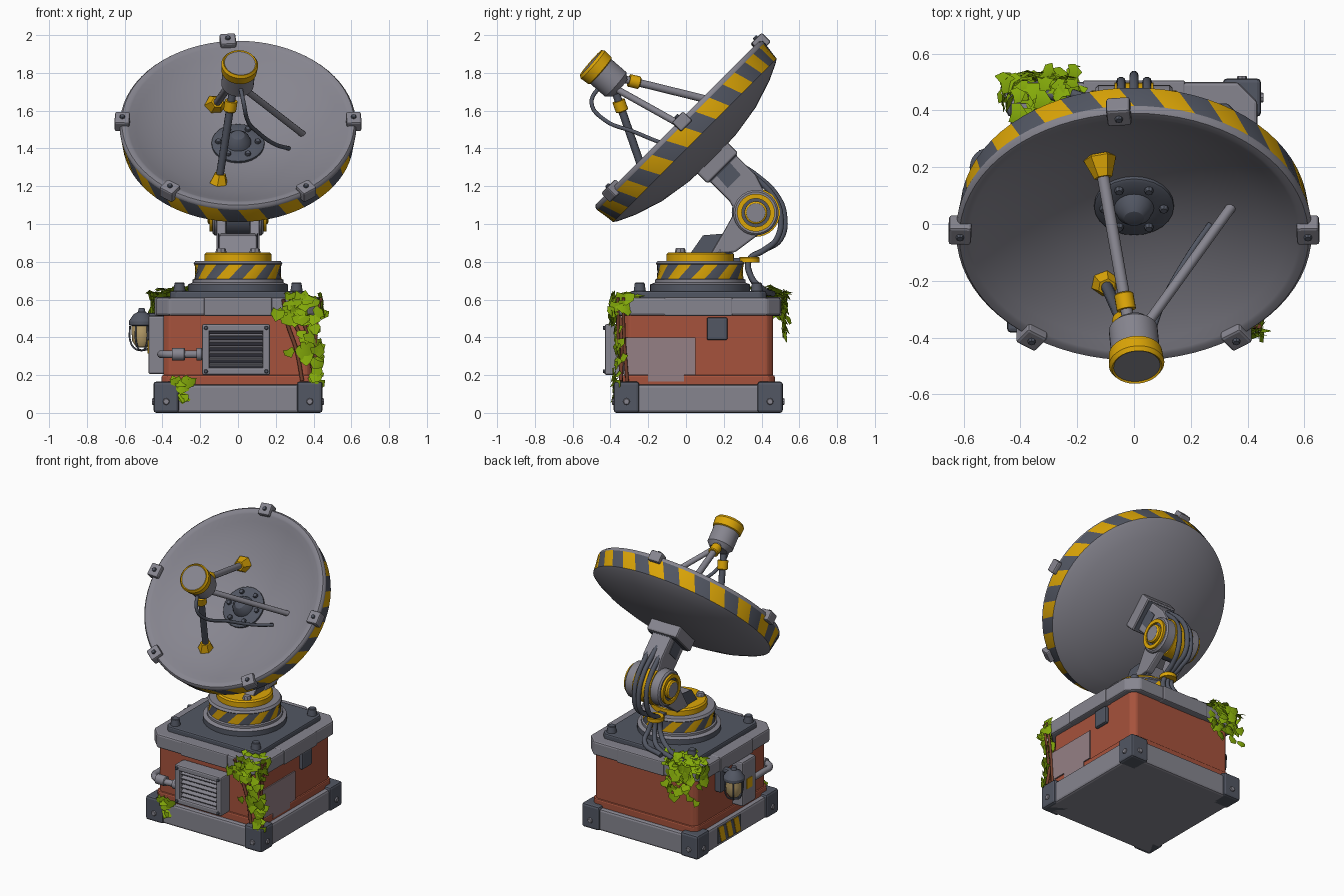
import bpy, bmesh, math, random
from mathutils import Matrix, Vector

random.seed(11)
default_cube = bpy.data.objects.get("Cube")
if default_cube:
    bpy.data.objects.remove(default_cube, do_unlink=True)


def material(name, *rgb):
    mat = bpy.data.materials.new(name)
    mat.use_nodes = True
    colour = (*rgb, 1)
    mat.diffuse_color = colour
    mat.node_tree.nodes["Principled BSDF"].inputs["Base Color"].default_value = colour
    return mat


GREY = material("light_grey_metal", .24, .235, .275)
DARK = material("dark_grey_metal", .085, .095, .125)
YELLOW = material("safety_yellow", .72, .38, .002)
BRICK = material("brick_red_paint", .38, .085, .045)
LEAF = material("leaf_green", .23, .4, .003)
STEM = material("stem_brown", .17, .05, .025)
PATCH = material("faded_patch", .3, .215, .235)
GLASS = material("amber_glass", .5, .36, .15)
BLACK = material("vent_black", .025, .025, .035)

MID_Y = .065            # centre of the cabinet
FLAT = Matrix.Identity(4)
SIGNS = [(sx, sy) for sx in (-1, 1) for sy in (-1, 1)]


def finish(name, bm, mats, matrix=FLAT, bevel=0):
    bmesh.ops.recalc_face_normals(bm, faces=bm.faces)
    bm.transform(matrix)
    mesh = bpy.data.meshes.new(name)
    bm.to_mesh(mesh)
    bm.free()
    for mat in mats:
        mesh.materials.append(mat)
    obj = bpy.data.objects.new(name, mesh)
    bpy.context.collection.objects.link(obj)
    if bevel:
        mod = obj.modifiers.new("bevel", "BEVEL")
        mod.width, mod.segments, mod.limit_method = bevel, 2, "ANGLE"
    else:
        bpy.ops.object.select_all(action="DESELECT")
        obj.select_set(True)
        bpy.context.view_layer.objects.active = obj
        bpy.ops.object.shade_smooth_by_angle(angle=math.radians(32))
    return obj


def box(name, centre, size, mat, bevel=.01, matrix=FLAT, chamfer=0):
    bm = bmesh.new()
    bmesh.ops.create_cube(bm, size=1)
    bm.transform(Matrix.Translation(centre) @ Matrix.Diagonal((*size, 1)))
    if chamfer:
        upright = [e for e in bm.edges if abs(e.verts[0].co.z - e.verts[1].co.z) > size[2] / 2]
        bmesh.ops.bevel(bm, geom=upright, offset=chamfer, segments=1, affect="EDGES")
    return finish(name, bm, [mat], matrix, bevel)


def lathe(name, profile, mats, matrix, n=24, rule=lambda ring, k: 0, skew_ring=-1, skew=0):
    """Revolve (radius, height) points; rings after skew_ring shift to slant the stripes."""
    bm = bmesh.new()
    rings = []
    for i, (r, h) in enumerate(profile):
        if r == 0:
            rings.append([bm.verts.new((0, 0, h))] * n)
            continue
        off = skew if 0 <= skew_ring < i else 0
        angles = [math.tau * (k + off) / n for k in range(n)]
        rings.append([bm.verts.new((r * math.cos(a), r * math.sin(a), h)) for a in angles])
    for i, (low, high) in enumerate(zip(rings, rings[1:])):
        for k in range(n):
            j = (k + 1) % n
            corners = list(dict.fromkeys((low[k], low[j], high[j], high[k])))
            if len(corners) > 2:
                bm.faces.new(corners).material_index = rule(i, k)
    return finish(name, bm, mats, matrix)


def aim(origin, direction):
    return Matrix.Translation(origin) @ Vector(direction).to_track_quat("Z", "Y").to_matrix().to_4x4()


def cylinder(name, origin, direction, r, h, mat, n=20, r2=None):
    r2 = r if r2 is None else r2
    c = min(r2, h) * .15
    profile = [(0, 0), (r, 0), (r2, h - c), (r2 - c, h), (0, h)]
    return lathe(name, profile, [mat], aim(origin, direction), n)


def bolt(origin, direction, r=.02, mat=DARK):
    return cylinder("bolt", origin, direction, r, r * .9, mat, 8, r * .85)


def prism(name, points, x0, x1, mat, bevel=.01):
    bm = bmesh.new()
    face = bm.faces.new([bm.verts.new((x0, y, z)) for y, z in points])
    grown = bmesh.ops.extrude_face_region(bm, geom=[face])["geom"]
    moved = [v for v in grown if isinstance(v, bmesh.types.BMVert)]
    bmesh.ops.translate(bm, vec=(x1 - x0, 0, 0), verts=moved)
    return finish(name, bm, [mat], bevel=bevel)


def tube(name, points, r, mat):
    curve = bpy.data.curves.new(name, "CURVE")
    curve.dimensions, curve.bevel_depth, curve.bevel_resolution = "3D", r, 3
    curve.use_fill_caps, curve.resolution_u = True, 6
    spline = curve.splines.new("BEZIER")
    spline.bezier_points.add(len(points) - 1)
    for p, co in zip(spline.bezier_points, points):
        p.co, p.handle_left_type, p.handle_right_type = co, "AUTO", "AUTO"
    curve.materials.append(mat)
    obj = bpy.data.objects.new(name, curve)
    bpy.context.collection.objects.link(obj)


# Cabinet: plinth, painted body, slab and deck
box("plinth", (0, MID_Y, .075), (.87, .87, .15), GREY, .015)
box("cabinet_body", (0, MID_Y, .33), (.79, .79, .42), BRICK, .01, chamfer=.03)
box("cabinet_skirt", (0, MID_Y, .17), (.81, .81, .06), BRICK, .01, chamfer=.03)
box("top_slab", (0, MID_Y, .563), (.87, .87, .095), GREY, .012, chamfer=.07)
box("slab_band", (0, MID_Y, .563), (.36, .882, .1), GREY, .008)
box("slab_band", (0, MID_Y, .563), (.882, .36, .1), GREY, .008)
box("deck_plate", (0, MID_Y, .62), (.72, .72, .05), DARK, chamfer=.03)
for sx, sy in SIGNS:
    box("plinth_corner", (sx * .38, MID_Y + sy * .38, .083), (.135, .135, .166), DARK, .015)
    bolt((sx * .438, MID_Y + sy * .38, .06), (sx, 0, 0), .02, GREY)
    bolt((sx * .38, MID_Y + sy * .438, .06), (0, sy, 0), .02, GREY)
    cylinder("deck_bolt", (sx * .31, MID_Y + sy * .31, .64), (0, 0, 1), .033, .05, DARK, 12, .026)

# Vent on the front
box("vent_back", (-.01, -.34, .335), (.34, .06, .25), BLACK, 0)
for s in (-1, 1):
    box("vent_frame_side", (-.01 + s * .16, -.38, .335), (.04, .1, .27), GREY)
    box("vent_frame_rail", (-.01, -.38, .335 + s * .115), (.35, .1, .04), GREY)
    for t in (-1, 1):
        bolt((-.01 + s * .16, -.43, .335 + t * .115), (0, -1, 0), .011)
for i in range(6):
    slat = Matrix.Translation((-.01, -.4, .257 + i * .031)) @ Matrix.Rotation(.3, 4, "X")
    box("vent_slat", (0, 0, 0), (.29, .03, .007), GREY, 0, slat)

# Pipe, junction box, lamp and hazard plate on the right side
tube("side_pipe", [(-.18, -.385, .31), (-.36, -.385, .31), (-.4, -.35, .31), (-.405, -.28, .31), (-.405, 0, .31)], .021, GREY)
for x, length in ((-.22, .03), (-.35, .07)):
    cylinder("pipe_collar", (x, -.385, .31), (1, 0, 0), .033, length, GREY)
box("junction_box", (-.43, -.02, .36), (.09, .15, .31), GREY, .012)
box("junction_label", (-.476, -.02, .35), (.006, .06, .07), YELLOW, 0)
box("lamp_bracket", (-.415, .2, .45), (.05, .09, .17), DARK)
box("lamp_arm", (-.46, .2, .515), (.12, .04, .03), DARK)
lamp = Matrix.Translation((-.51, .2, 0))
lathe("lamp_glass", [(0, .345), (.03, .35), (.05, .38), (.054, .43), (.054, .48), (0, .48)], [GLASS], lamp)
lathe("lamp_cap", [(.05, .46), (.068, .465), (.068, .485), (.045, .52), (.02, .535), (.015, .555), (0, .555)], [DARK], lamp)
for k in range(6):
    c, s = math.cos(k * math.pi / 3), math.sin(k * math.pi / 3)
    tube("lamp_cage", [(-.51 + r * c, .2 + r * s, z) for r, z in ((.062, .46), (.06, .38), (.035, .34), (0, .33))], .005, DARK)
box("hazard_plate", (-.436, .15, .08), (.008, .25, .11), DARK, 0)
for i in range(3):
    y = .027 + i * .082
    prism("hazard_stripe", [(y, .025), (y + .05, .025), (y + .08, .135), (y + .03, .135)], -.443, -.438, YELLOW, 0)

# Repair patch and small cover on the left side
prism("repair_patch", [(-.33, .2), (-.2, .2), (-.2, .165), (-.01, .165), (-.01, .2), (.05, .2), (.05, .4), (-.33, .4)],
      .4, .408, PATCH, 0)
box("side_cover", (.405, .165, .445), (.03, .11, .12), DARK)

# Turntable with a striped drum
lathe("turntable", [(0, .63), (.265, .63), (.265, .68), (.24, .69), (.24, .705), (.23, .71), (.23, .785), (.235, .79),
      (.225, .805), (.178, .805), (.178, .84), (.168, .85), (0, .85)], [DARK, GREY, YELLOW],
      Matrix.Translation((0, .075, 0)), 60,
      lambda i, k: 2 if i >= 9 or (i == 5 and (k - 1) // 3 % 2) else 0 if i in (0, 1, 5) else 1, 5, 3)
for sx, sy in SIGNS:
    bolt((sx * .09, .075 + sy * .105, .845), (0, 0, 1), .03, GREY)

# Folding arm: the elbow barrel is yellow at the back only
foot_side = [(.02, .84), (.09, .94), (.21, .95), (.25, .84)]
prism("arm_foot", foot_side, -.1, .1, GREY)
for s in (-1, 1):
    prism("arm_foot_plate", foot_side, s * .1, s * .105, DARK, 0)
    prism("arm_cheek", [(.13, .84), (.26, .85), (.46, 1.0), (.44, 1.13), (.3, 1.14), (.2, .96)], s * .062, s * .115, GREY)
    prism("neck_panel", [(.15, 1.27), (.22, 1.34), (.29, 1.26), (.22, 1.19)], s * .07, s * .076, DARK, 0)
    lathe("elbow_cap", [(.12, .065), (.12, .125), (.11, .135), (.1, .135), (.1, .15), (.075, .15), (.075, .138),
          (.06, .138), (.06, .155), (.05, .162), (0, .162)], [GREY, YELLOW, DARK],
          aim((0, .37, 1.06), (s, 0, 0)), 32, lambda i, k: (0, 0, 0, 1, 1, 1, 2, 1, 1, 0)[i])
lathe("elbow_barrel", [(0, -.068), (.128, -.068), (.128, .068), (0, .068)], [DARK, YELLOW],
      Matrix.Translation((0, .37, 1.06)) @ Matrix.Rotation(math.pi / 2, 4, "Y"), 32, lambda i, k: int(k < 16))
prism("arm_neck", [(.07, 1.28), (.21, 1.42), (.37, 1.26), (.44, 1.12), (.3, 1.0), (.23, 1.12)], -.072, .072, GREY, .012)
TILT = Matrix.Translation((0, -.045, 1.535)) @ Matrix.Rotation(math.radians(45), 4, "X")
box("neck_collar", (0, 0, -.295), (.23, .23, .09), GREY, .012, TILT)
box("collar_plate", (0, 0, -.341), (.205, .205, .008), DARK, 0, TILT)

# Cables behind the arm
for x, out in ((-.045, 0), (0, .02), (.045, 0)):
    tube("arm_cable", [(x, .24, 1.34), (x, .36 + out, 1.25), (x, .46 + out, 1.15), (x, .5 + out, 1.05), (x, .48 + out, .92),
         (x * .7, .41, .86), (x * .6, .335, .81), (x, .345, .72), (x * 2 - .05, .4, .66), (x * 2 - .22, .46, .63)], .016, DARK)
cylinder("cable_clamp", (0, .335, .797), (0, 0, 1), .055, .028, YELLOW)
box("clamp_bracket", (0, .27, .81), (.05, .1, .02), DARK, 0)

# Dish with striped rim
lathe("dish", [(0, -.17), (.15, -.16), (.3, -.127), (.44, -.077), (.54, -.03), (.58, -.005), (.592, 0), (.615, 0), (.625, -.012),
      (.627, -.025), (.612, -.13), (.59, -.145), (.5, -.187), (.35, -.235), (.18, -.262), (0, -.27)],
      [GREY, DARK, YELLOW], TILT, 72, lambda i, k: (1 + k // 2 % 2) if i == 9 else 0, 9, 1)
for degrees in (95, 2, 178, -54, -126):
    spot = TILT @ Matrix.Rotation(math.radians(degrees), 4, "Z")
    box("rim_clip", (.613, 0, -.012), (.08, .085, .07), GREY, .01, spot)
    bolt(spot @ Vector((.613, 0, .02)), spot.to_3x3() @ Vector((0, 0, 1)), .015)
lathe("dish_hub", [(.14, -.17), (.14, -.148), (.13, -.142), (.07, -.142), (.06, -.115), (.035, -.09), (0, -.083)], [DARK], TILT)
for k in range(6):
    a = k * math.pi / 3
    bolt(TILT @ Vector((.105 * math.cos(a), .105 * math.sin(a), -.143)), (0, -1, 1), .017)

# Receiver head on three struts
lathe("receiver_head", [(0, 0), (.06, 0), (.086, .03), (.086, .135), (.094, .14), (.098, .19), (.088, .205), (.082, .2), (0, .2)],
      [GREY, YELLOW], aim((-.005, -.35, 1.72), (.015, -.15, .13)), 32, lambda i, k: int(3 <= i <= 6))
for start, foot, paint, padded in (((-.02, -.34, 1.77), (-.12, .23, 1.63), GREY, True),
                                   ((-.03, -.37, 1.69), (-.105, -.2, 1.2), DARK, True),
                                   ((.04, -.36, 1.71), (.35, .07, 1.47), GREY, False)):
    a, b = Vector(start), Vector(foot)
    way = (b - a).normalized()
    tube("strut", [a, b], .021 if padded else .018, paint)
    if padded:
        cylinder("strut_sleeve", a + way * .04, way, .034, .06, YELLOW)
        cylinder("strut_foot", b - way * .07, way, .032, .08, YELLOW, 6, .058)
tube("receiver_cable", [(.01, -.45, 1.74), (.03, -.5, 1.64), (.05, -.43, 1.55), (.1, -.28, 1.49), (.2, -.1, 1.42), (.27, 0, 1.4)], .011, DARK)


# Ivy: folded leaves scattered in patches that thin out downwards and at the edges
def ivy(name, count, low, high, normal, droop=1.5):
    bm = bmesh.new()
    low, high = Vector(low), Vector(high)
    for _ in range(count):
        pos = Vector([random.triangular(a, b) for a, b in zip(low, high)])
        pos.z = high.z - (high.z - low.z) * random.random() ** droop
        size = random.uniform(.055, .08)
        out = Vector(normal) + Vector([random.uniform(-.4, .4) for _ in range(3)])
        out.z += .25
        out.normalize()
        up = Vector((random.uniform(-.6, .6), .1, 1))
        side = up.cross(out).normalized()
        up = out.cross(side)
        shape = [(0, -.6, -.08), (.5, -.15, -.1), (.45, .3, -.08), (0, .2, .08), (-.45, .3, -.08), (-.5, -.15, -.1)]
        v = [bm.verts.new(pos + (side * p + up * q + out * w) * size) for p, q, w in shape]
        bm.faces.new(v[:4])
        bm.faces.new([v[0], *v[3:]])
    finish(name, bm, [LEAF])


ivy("ivy_front", 32, (.17, -.405, .49), (.46, -.375, .62), (0, -1, 0), 1)
ivy("ivy_front_trail", 11, (.24, -.38, .28), (.48, -.35, .5), (0, -1, 0), 1)
ivy("ivy_front_low", 3, (.38, -.39, .17), (.44, -.38, .24), (0, -1, 0), 1)
ivy("ivy_front_top", 9, (.26, -.38, .6), (.44, -.24, .635), (.2, -.3, 1))
ivy("ivy_left_top", 8, (.435, -.39, .5), (.455, -.29, .62), (1, 0, 0), 1)
ivy("ivy_left_trail", 9, (.415, -.39, .12), (.44, -.33, .5), (.5, -1, 0), 1)
ivy("ivy_plinth", 10, (-.35, -.39, .07), (-.24, -.375, .18), (0, -1, 0), 1)
ivy("ivy_back_top", 45, (-.5, .32, .61), (-.14, .55, .67), (-.2, .3, 1), 1)
ivy("ivy_back", 42, (-.47, .5, .4), (-.16, .55, .63), (0, 1, 0), 1.6)
ivy("ivy_back_corner", 12, (-.47, .4, .5), (-.44, .52, .63), (-1, .2, 0))
for x, drift in ((.24, .1), (.28, .13), (.33, .1)):
    tube("ivy_stem", [(x, -.38, .6), (x + .02, -.345, .48), (x + drift * .7, -.34, .33), (x + drift, -.345, .17)], .01, STEM)
for y in (-.36, -.33):
    tube("ivy_stem", [(.44, y, .61), (.415, y, .45), (.41, y + .02, .15)], .009, STEM)
